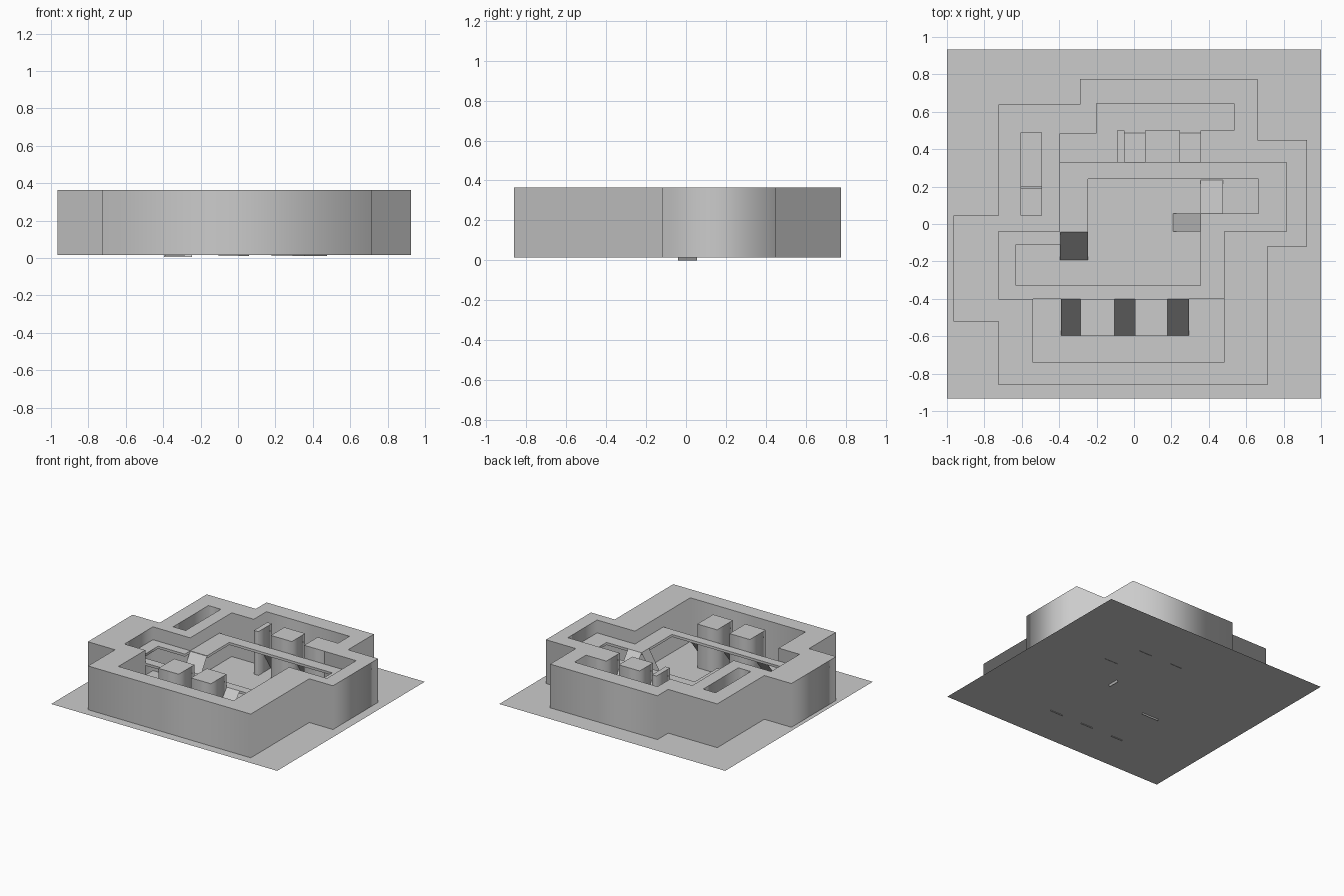
import bpy

if "Cube" in bpy.data.objects:
    bpy.data.objects.remove(bpy.data.objects["Cube"])

BASE, TOP, DECK = 0.015, 0.365, 0.262


def prism(name, loops, z0, z1):
    """Extrude flat outlines (first is the edge, the rest are holes)."""
    cu = bpy.data.curves.new(name, 'CURVE')
    cu.dimensions = '2D'
    cu.fill_mode = 'BOTH'
    cu.extrude = (z1 - z0) / 2
    for pts in loops:
        sp = cu.splines.new('POLY')
        sp.points.add(len(pts) - 1)
        for p, (x, y) in zip(sp.points, pts):
            p.co = (x, y, 0, 1)
        sp.use_cyclic_u = True
    ob = bpy.data.objects.new(name, cu)
    ob.location.z = (z0 + z1) / 2
    bpy.context.collection.objects.link(ob)
    bpy.ops.object.select_all(action='DESELECT')
    ob.select_set(True)
    bpy.context.view_layer.objects.active = ob
    bpy.ops.object.convert(target='MESH')
    bpy.context.object.name = name


def rect(x0, x1, y0, y1):
    return [(x0, y0), (x1, y0), (x1, y1), (x0, y1)]


def sheet(name, verts):
    me = bpy.data.meshes.new(name)
    me.from_pydata(verts, [], [(0, 1, 2, 3)])
    bpy.context.collection.objects.link(bpy.data.objects.new(name, me))


def ramp_y(name, x0, x1, y_high, y_low, foot=0.01):
    sheet(name, [(x0, y_high, DECK), (x1, y_high, DECK), (x1, y_low, foot), (x0, y_low, foot)])


# Ground
sheet("ground", [(x, y, BASE) for x, y in rect(-1, 1, -0.933, 0.933)])

# Thick outer wall with the courtyard and a narrow slot cut out
outer = [(-0.29, 0.775), (0.66, 0.775), (0.66, 0.45), (0.925, 0.45), (0.925, -0.12),
         (0.715, -0.12), (0.715, -0.86), (-0.725, -0.86), (-0.725, -0.52), (-0.965, -0.52),
         (-0.965, 0.045), (-0.725, 0.045), (-0.725, 0.64), (-0.29, 0.64)]
inner = [(-0.2, 0.645), (0.535, 0.645), (0.535, 0.33), (0.815, 0.33), (0.815, -0.04),
         (0.48, -0.04), (0.48, -0.74), (-0.54, -0.74), (-0.54, -0.4), (-0.725, -0.4),
         (-0.725, -0.04), (-0.395, -0.04), (-0.395, 0.485), (-0.2, 0.485)]
prism("outer_wall", [outer, inner, rect(-0.605, -0.495, 0.045, 0.49)], BASE, TOP)
prism("slot_divider", [rect(-0.605, -0.495, 0.19, 0.203)], BASE, 0.12)

# Raised walkway around the sunken court and side bays
deck = [(-0.725, -0.4), (0.48, -0.4), (0.48, -0.04), (0.815, -0.04), (0.815, 0.33),
        (-0.395, 0.33), (-0.395, -0.04), (-0.725, -0.04)]
hole = [(-0.63, -0.33), (0.355, -0.33), (0.355, 0.055), (0.665, 0.055), (0.665, 0.24),
        (-0.245, 0.24), (-0.245, -0.042), (-0.393, -0.042), (-0.393, -0.11), (-0.63, -0.11)]
prism("walkway", [deck, hole], DECK - 0.02, DECK)

# Pillars between the ramps
for x0, x1 in [(-0.285, -0.105), (0.005, 0.18)]:
    prism("front_pillar", [rect(x0, x1, -0.6, -0.4)], BASE, TOP)
for x0, x1 in [(-0.09, -0.05), (0.06, 0.245), (0.355, 0.535)]:
    prism("back_pillar", [rect(x0, x1, 0.33, 0.5)], BASE, TOP)

# Ramps down to the front hall, back hall, and court
for x0, x1 in [(-0.39, -0.285), (-0.105, 0.005), (0.18, 0.295)]:
    ramp_y("front_ramp", x0, x1, -0.4, -0.6)
for x0, x1 in [(-0.05, 0.06), (0.245, 0.355)]:
    ramp_y("back_ramp", x0, x1, 0.33, 0.49)
ramp_y("left_court_ramp", -0.395, -0.245, -0.04, -0.2, 0.005)
ramp_y("right_bay_ramp", 0.355, 0.475, 0.055, 0.24)
sheet("court_ramp", [(0.355, -0.04, DECK), (0.355, 0.055, DECK), (0.2, 0.055, 0), (0.2, -0.04, 0)])
